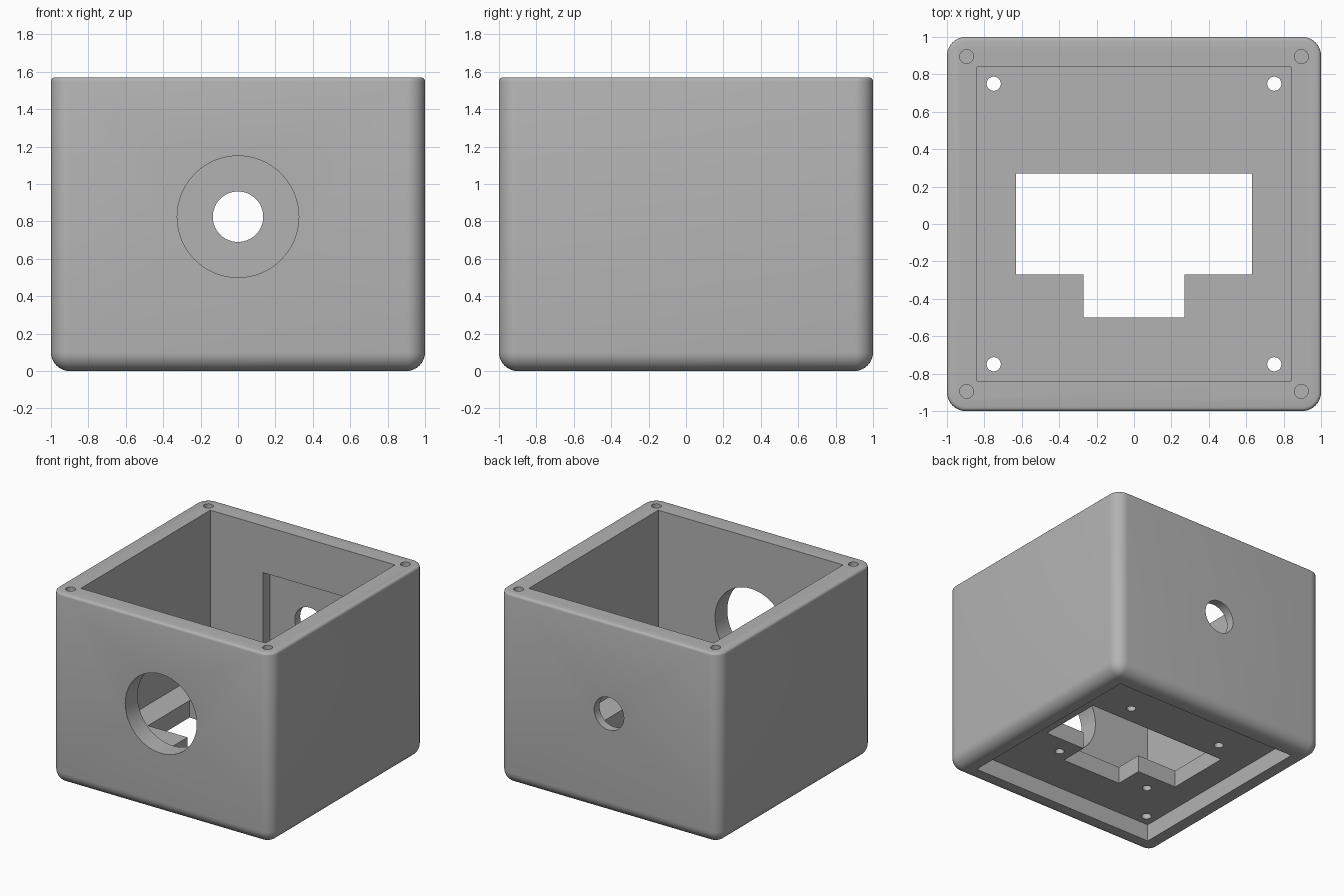
import bpy
import bmesh
import math
from mathutils import Matrix, Vector

default = bpy.data.objects.get("Cube")
if default:
    bpy.data.objects.remove(default, do_unlink=True)

HEIGHT = 1.57
INNER = 0.84          # half width of the cavity
FLOOR_LOW, FLOOR_TOP = 0.14, 0.28
HOLE_Z = 0.825

# Plain grey plastic
grey = bpy.data.materials.new("grey plastic")
grey.use_nodes = True
color = (0.45, 0.45, 0.45, 1)
grey.diffuse_color = color
grey.node_tree.nodes["Principled BSDF"].inputs["Base Color"].default_value = color


def make_object(name, bm):
    mesh = bpy.data.meshes.new(name)
    bm.to_mesh(mesh)
    bm.free()
    obj = bpy.data.objects.new(name, mesh)
    bpy.context.collection.objects.link(obj)
    mesh.materials.append(grey)
    return obj


def block(low, high):
    low, high = Vector(low), Vector(high)
    bm = bmesh.new()
    bmesh.ops.create_cube(bm, size=1)
    bmesh.ops.scale(bm, vec=high - low, verts=bm.verts)
    bmesh.ops.translate(bm, vec=(low + high) / 2, verts=bm.verts)
    return bm


def rod(start, end, radius, sides=32):
    start, end = Vector(start), Vector(end)
    axis = end - start
    turn = axis.to_track_quat('Z', 'Y').to_matrix().to_4x4()
    bm = bmesh.new()
    bmesh.ops.create_cone(bm, cap_ends=True, segments=sides, radius1=radius,
                          radius2=radius, depth=axis.length,
                          matrix=Matrix.Translation((start + end) / 2) @ turn)
    return bm


def t_prism(z0, z1):
    half = [(0.27, -0.5), (0.27, -0.27), (0.63, -0.27), (0.63, 0.27)]
    outline = half + [(-x, y) for x, y in reversed(half)]
    bm = bmesh.new()
    face = bm.faces.new([bm.verts.new((x, y, z0)) for x, y in outline])
    grown = bmesh.ops.extrude_face_region(bm, geom=[face])
    verts = [v for v in grown["geom"] if isinstance(v, bmesh.types.BMVert)]
    bmesh.ops.translate(bm, vec=(0, 0, z1 - z0), verts=verts)
    bmesh.ops.recalc_face_normals(bm, faces=bm.faces)
    return bm


# Outer body: wide rounding on the sides and base, a fine one on the rim
bm = block((-1, -1, 0), (1, 1, HEIGHT))
on_top = lambda e: all(v.co.z > HEIGHT - 0.001 for v in e.verts)
bmesh.ops.bevel(bm, geom=[e for e in bm.edges if not on_top(e)], offset=0.1,
                offset_type='OFFSET', segments=10, profile=0.5, affect='EDGES')
bmesh.ops.bevel(bm, geom=[e for e in bm.edges if on_top(e)], offset=0.02,
                offset_type='OFFSET', segments=3, profile=0.5, affect='EDGES')
housing = make_object("housing", bm)

# Cavity, underside recess, inner back pocket, floor cutout and wall holes
cuts = [
    block((-INNER, -INNER, FLOOR_TOP), (INNER, INNER, HEIGHT + 0.2)),
    block((-INNER, -INNER, -0.2), (INNER, INNER, FLOOR_LOW)),
    block((-0.36, 0.7, HOLE_Z - 0.36), (0.36, 0.93, HOLE_Z + 0.36)),
    t_prism(0.05, 0.4),
    rod((0, -1.2, HOLE_Z), (0, -0.7, HOLE_Z), 0.325, 64),
    rod((0, 0.75, HOLE_Z), (0, 1.2, HOLE_Z), 0.135, 48),
]
# Screw holes: rim corners, floor corners and blind holes under the floor
for sx in (-1, 1):
    for sy in (-1, 1):
        x, y = sx * 0.895, sy * 0.895
        cuts.append(rod((x, y, HEIGHT - 0.3), (x, y, HEIGHT + 0.1), 0.037))
        x, y = sx * 0.75, sy * 0.75
        cuts.append(rod((x, y, 0.05), (x, y, 0.4), 0.038))
        x, y = sx * 0.43 - 0.05, sy * 0.42
        cuts.append(rod((x, y, 0.05), (x, y, FLOOR_LOW + 0.08), 0.035))

bpy.context.view_layer.objects.active = housing
for cut in cuts:
    cutter = make_object("cutter", cut)
    cutter.hide_render = True
    mod = housing.modifiers.new("cut", 'BOOLEAN')
    mod.operation = 'DIFFERENCE'
    mod.solver = 'EXACT'
    mod.object = cutter
    bpy.ops.object.modifier_apply(modifier=mod.name)
    bpy.data.objects.remove(cutter, do_unlink=True)

# Smooth curves with crisp edges
bpy.ops.object.select_all(action='DESELECT')
housing.select_set(True)
bpy.ops.object.shade_smooth_by_angle(angle=math.radians(35))
